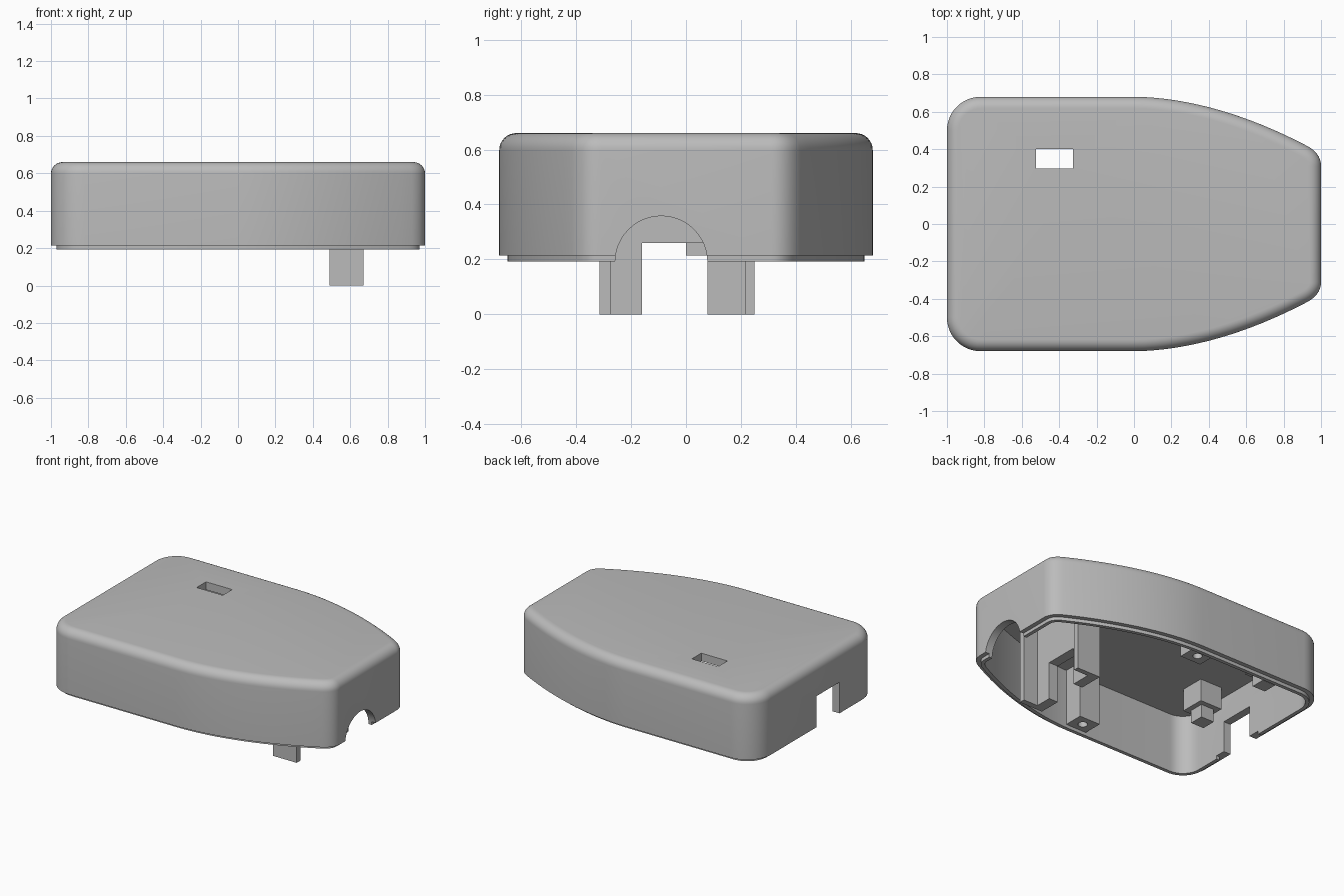
import bpy, bmesh, math
from mathutils import Vector

old = bpy.data.objects.get("Cube")
if old:
    bpy.data.objects.remove(old, do_unlink=True)

grey = bpy.data.materials.new("matte grey")
grey.use_nodes = True
grey.diffuse_color = (0.5, 0.5, 0.5, 1)
grey.node_tree.nodes["Principled BSDF"].inputs["Base Color"].default_value = (0.5, 0.5, 0.5, 1)

ROOF, RIM, LIP, WALL = 0.66, 0.215, 0.192, 0.055
CEILING = ROOF - WALL


def finish(name, bm):
    bmesh.ops.recalc_face_normals(bm, faces=bm.faces)
    mesh = bpy.data.meshes.new(name)
    bm.to_mesh(mesh)
    bm.free()
    mesh.materials.append(grey)
    obj = bpy.data.objects.new(name, mesh)
    bpy.context.collection.objects.link(obj)
    return obj


def box(name, x0, x1, y0, y1, z0, z1):
    bm = bmesh.new()
    bmesh.ops.create_cube(bm, size=1)
    for v in bm.verts:
        v.co = ((x0 + x1) / 2 + v.co.x * (x1 - x0),
                (y0 + y1) / 2 + v.co.y * (y1 - y0),
                (z0 + z1) / 2 + v.co.z * (z1 - z0))
    return finish(name, bm)


def cylinder(name, centre, radius, depth, along_x=False):
    bm = bmesh.new()
    bmesh.ops.create_cone(bm, cap_ends=True, segments=48, radius1=radius,
                          radius2=radius, depth=depth)
    for v in bm.verts:
        p = Vector((v.co.z, v.co.x, v.co.y)) if along_x else v.co.copy()
        v.co = p + Vector(centre)
    return finish(name, bm)


def cut(obj, cutter):
    cutter.hide_render = True
    mod = obj.modifiers.new("cut", 'BOOLEAN')
    mod.operation, mod.solver, mod.object = 'DIFFERENCE', 'EXACT', cutter
    bpy.context.view_layer.update()
    deps = bpy.context.evaluated_depsgraph_get()
    mesh = bpy.data.meshes.new_from_object(obj.evaluated_get(deps))
    obj.modifiers.clear()
    obj.data = mesh
    bpy.data.objects.remove(cutter, do_unlink=True)


def half_outline():
    # Plan outline for y > 0, running from the narrow end to the wide end
    pts = []
    start, corner, end = Vector((1, 0.31)), Vector((1, 0.375)), Vector((0.93, 0.415))
    for i in range(10):
        t = i / 9
        pts.append(start * (1 - t) ** 2 + corner * 2 * t * (1 - t) + end * t * t)
    for i in range(1, 17):
        x = 0.93 * (1 - i / 16)
        pts.append(Vector((x, 0.68 - 0.265 * (x / 0.93) ** 1.85)))
    r = 0.18
    for i in range(13):
        a = math.pi / 2 * (1 + i / 12)
        pts.append(Vector((-1 + r + r * math.cos(a), 0.68 - r + r * math.sin(a))))
    return pts


half = half_outline()
outline = half + [Vector((p.x, -p.y)) for p in reversed(half)]


def inset(dist):
    pts = []
    for i, p in enumerate(outline):
        d1 = (p - outline[i - 1]).normalized()
        d2 = (outline[(i + 1) % len(outline)] - p).normalized()
        t = (d1 + d2).normalized()
        pts.append(p + Vector((-t.y, t.x)) * dist / max(0.5, t.dot(d1)))
    return pts


# Hollow cover: rounded top, wall, stepped lip and inner cavity
R = 0.062
rings = [(R * (1 - math.sin(a)), ROOF - R * (1 - math.cos(a)))
         for a in [math.pi / 2 * i / 8 for i in range(9)]]
rings += [(0, RIM), (0.03, RIM), (0.03, LIP), (WALL, LIP), (WALL, CEILING)]
bm = bmesh.new()
loops = [[bm.verts.new((p.x, p.y, z)) for p in inset(d)] for d, z in rings]
n = len(outline)
for a, b in zip(loops, loops[1:]):
    for i in range(n):
        j = (i + 1) % n
        bm.faces.new((a[i], a[j], b[j], b[i]))
bm.faces.new(loops[0])
bm.faces.new(loops[-1])
cover = finish("cover_shell", bm)

# Openings: roof window, cable arch, rear socket and the wider gap in its lip
cut(cover, box("window_cutter", -0.525, -0.325, 0.297, 0.4, 0.5, 0.8))
cut(cover, cylinder("arch_cutter", (1, -0.09, 0.19), 0.168, 0.2, along_x=True))
cut(cover, box("socket_cutter", -1.1, -0.9, -0.25, 0, 0.1, 0.43))
cut(cover, box("lip_cutter", -1.1, -0.9, -0.32, 0.085, 0.1, RIM))

# Cable bracket: two legs with flanges, joined by a cross plate
X0, X1 = 0.49, 0.56
box("bracket_leg_right", X0, X1, -0.275, -0.16, 0, CEILING)
box("bracket_leg_left", X0, X1, 0.078, 0.215, 0, CEILING)
box("bracket_flange_right", X0, 0.67, -0.315, -0.275, 0, CEILING)
box("bracket_flange_left", X0, 0.67, 0.215, 0.25, 0, CEILING)
box("bracket_cross_plate", X0, X1, -0.16, 0.078, 0.26, CEILING)

# Screw bosses against both long walls
for side, label in ((-1, "right"), (1, "left")):
    y0, y1 = sorted((side * 0.49, side * 0.64))
    boss = box("screw_boss_" + label, -0.13, 0.03, y0, y1, RIM, CEILING)
    cut(boss, cylinder("screw_cutter", (-0.05, side * 0.56, RIM), 0.03, 0.3))

# Stepped support posts at the wide end
for y, label in ((-0.25, "right"), (0.35, "left")):
    for part, h, z0, z1 in (("base", 0.085, 0.45, CEILING), ("peg", 0.05, 0.36, 0.45)):
        box(f"post_{part}_{label}", -0.77 - h, -0.77 + h, y - h, y + h, z0, z1)

# Smooth curved surfaces while keeping edges crisp
bpy.ops.object.select_all(action='DESELECT')
cover.select_set(True)
bpy.context.view_layer.objects.active = cover
bpy.ops.object.shade_smooth_by_angle(angle=math.radians(30))
